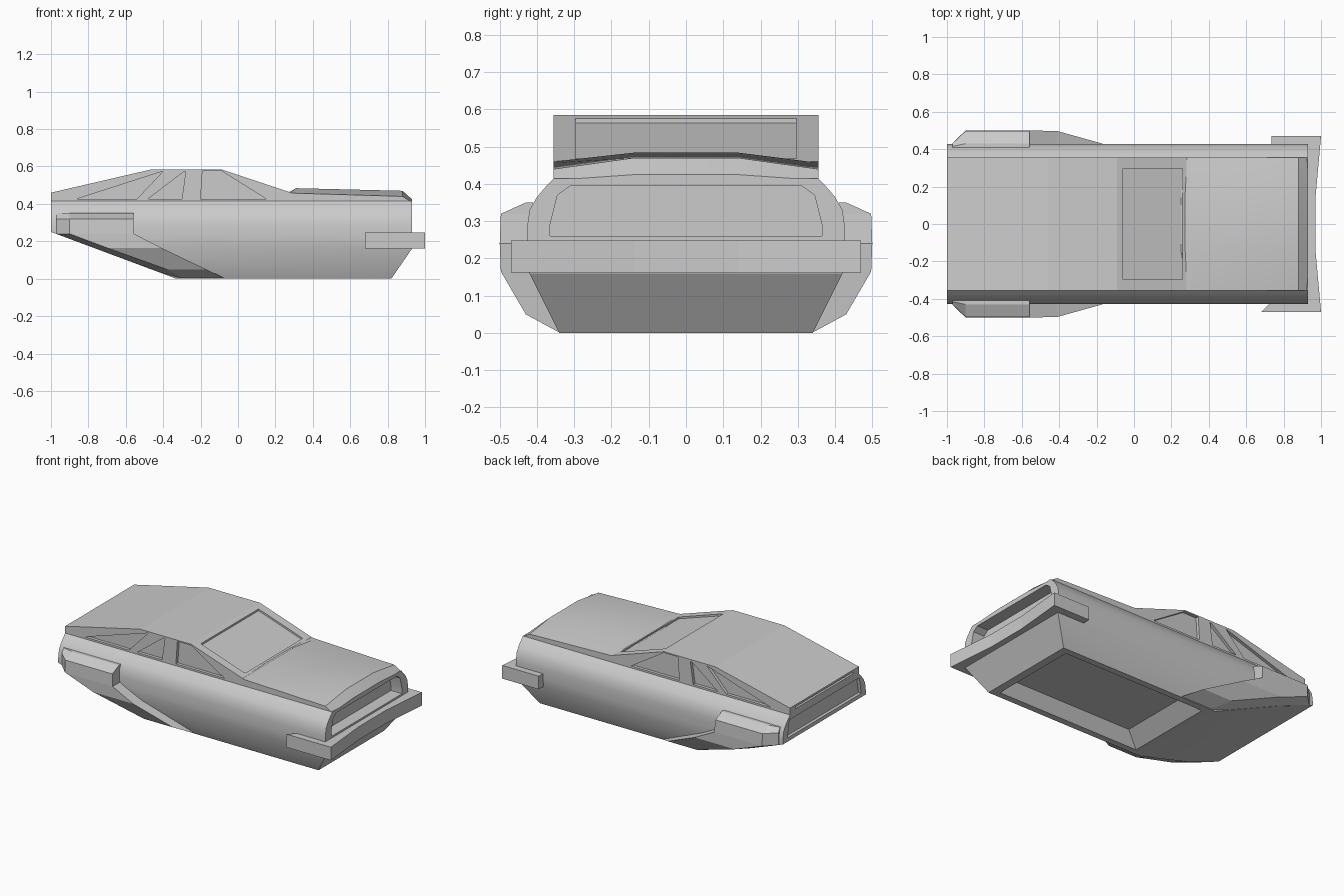
import bpy, bmesh
from mathutils import Vector

if "Cube" in bpy.data.objects:
    bpy.data.objects.remove(bpy.data.objects["Cube"])


def add_mesh(name, bm):
    bmesh.ops.recalc_face_normals(bm, faces=bm.faces)
    me = bpy.data.meshes.new(name)
    bm.to_mesh(me)
    bm.free()
    ob = bpy.data.objects.new(name, me)
    bpy.context.collection.objects.link(ob)
    return ob


def loft(name, rings):
    """Skin a list of closed rings and cap both ends."""
    bm = bmesh.new()
    vs = [[bm.verts.new(p) for p in r] for r in rings]
    n = len(vs[0])
    for a, b in zip(vs, vs[1:]):
        for i in range(n):
            j = (i + 1) % n
            bm.faces.new((a[i], a[j], b[j], b[i]))
    bm.faces.new(vs[0])
    bm.faces.new(vs[-1])
    return add_mesh(name, bm)


def prism_y(name, pts, y0, y1):
    return loft(name, [[(x, y, z) for x, z in pts] for y in (y0, y1)])


def prism_x(name, pts, x0, x1):
    return loft(name, [[(x, y, z) for y, z in pts] for x in (x0, x1)])


def cut(ob, cutter):
    m = ob.modifiers.new("cut", "BOOLEAN")
    m.operation, m.object, m.solver = "DIFFERENCE", cutter, "EXACT"
    bpy.context.view_layer.objects.active = ob
    bpy.ops.object.modifier_apply(modifier=m.name)
    bpy.data.objects.remove(cutter)


def both(half):
    return half + [(-y, z) for y, z in reversed(half)]


# Lower body: rounded section, ends cut off at a slant
lower = prism_x("lower_body", both([
    (0.34, 0), (0.42, 0.16), (0.427, 0.22), (0.427, 0.28), (0.42, 0.33),
    (0.40, 0.365), (0.377, 0.392), (0.355, 0.415)]), -1, 0.93)
bm = bmesh.new()
bm.from_mesh(lower.data)
for co, no in (((-1, 0, 0.25), (-0.25, 0, -0.67)), ((0.93, 0, 0.16), (0.16, 0, -0.11))):
    r = bmesh.ops.bisect_plane(bm, geom=bm.verts[:] + bm.edges[:] + bm.faces[:],
                               plane_co=co, plane_no=no, clear_outer=True)
    edges = [e for e in r["geom_cut"] if isinstance(e, bmesh.types.BMEdge)]
    bmesh.ops.holes_fill(bm, edges=[e for e in bm.edges if e.is_boundary])
bmesh.ops.recalc_face_normals(bm, faces=bm.faces)
bm.to_mesh(lower.data)
bm.free()

# Grille, tail and underside recesses
cut(lower, prism_x("grille_cut", both([
    (0.365, 0.26), (0.365, 0.29), (0.345, 0.37), (0.31, 0.395)]), 0.85, 1.1))
cut(lower, prism_x("tail_cut", both([(0.38, 0.275), (0.36, 0.385)]), -1.1, -0.98))
cut(lower, loft("floor_cut", [
    [(x0, -y, z), (x1, -y, z), (x1, y, z), (x0, y, z)]
    for z, x0, x1, y in ((-0.02, -0.29, 0.79, 0.31), (0.08, -0.17, 0.68, 0.25))]))

# Cabin with recessed glass
cabin = prism_y("cabin", [(-1, 0.405), (-1, 0.46), (-0.46, 0.585), (-0.09, 0.585),
                          (0.28, 0.462), (0.34, 0.405)], -0.355, 0.355)
windows = [
    [(-0.86, 0.427), (-0.40, 0.575), (-0.54, 0.427)],
    [(-0.48, 0.427), (-0.29, 0.572), (-0.28, 0.572), (-0.30, 0.427)],
    [(-0.20, 0.427), (-0.19, 0.577), (-0.09, 0.577), (0.15, 0.427)]]
for s in (-1, 1):
    for w in windows:
        cut(cabin, prism_y("window_cut", w, s * 0.335, s * 0.5))
cut(cabin, prism_y("windscreen_cut", [(-0.06, 0.563), (-0.06, 0.62), (0.26, 0.52),
                                      (0.26, 0.457)], -0.297, 0.297))
cut(cabin, prism_x("tail_slot_cut", both([(0.30, 0.435), (0.30, 0.447)]), -1.1, -0.985))

# Crowned hood
hood = loft("hood", [
    [(x, -0.355, 0.40), (x, -0.355, ze), (x, -0.14, zc), (x, 0.14, zc),
     (x, 0.355, ze), (x, 0.355, 0.40)]
    for x, ze, zc in ((0.20, 0.43, 0.45), (0.28, 0.46, 0.466), (0.31, 0.457, 0.484),
                      (0.88, 0.44, 0.470), (0.93, 0.41, 0.425))])

# Wrap-around bumper with slightly hollow front
plan = [(0.68, -0.47), (1, -0.47), (0.97, -0.14), (0.97, 0.14), (1, 0.47), (0.735, 0.47),
        (0.735, 0.40), (0.90, 0.40), (0.90, -0.40), (0.75, -0.40)]
bumper = loft("front_bumper", [[(x, y, z) for x, y in plan] for z in (0.162, 0.248)])

# Rear side pods flowing down into diagonal fins
levels = [(0.35, -0.97, -0.90, -0.56, 0.43), (0.32, -0.97, -0.90, -0.56, 0.497),
          (0.24, -0.97, -0.90, -0.555, 0.50), (0.165, -0.77, -0.70, -0.41, 0.497),
          (0.05, -0.46, -0.38, -0.17, 0.43), (0.004, -0.335, -0.30, -0.075, 0.345)]
for s, side in ((-1, "right"), (1, "left")):
    rings = []
    for z, xr, xc, xf, y in levels:
        yi = min(0.41, 0.325 + z * 0.5)
        rings.append([(xr, s * yi, z), (xr, s * (yi + (y - yi) * 0.25), z),
                      (xc, s * y, z), (xf, s * y, z), (xf, s * yi, z)])
    loft("rear_pod_" + side, rings)

# Smooth only the rounded flanks and hood
for ob in (lower, hood):
    bpy.ops.object.select_all(action="DESELECT")
    ob.select_set(True)
    bpy.context.view_layer.objects.active = ob
    bpy.ops.object.shade_smooth_by_angle(angle=0.44)
